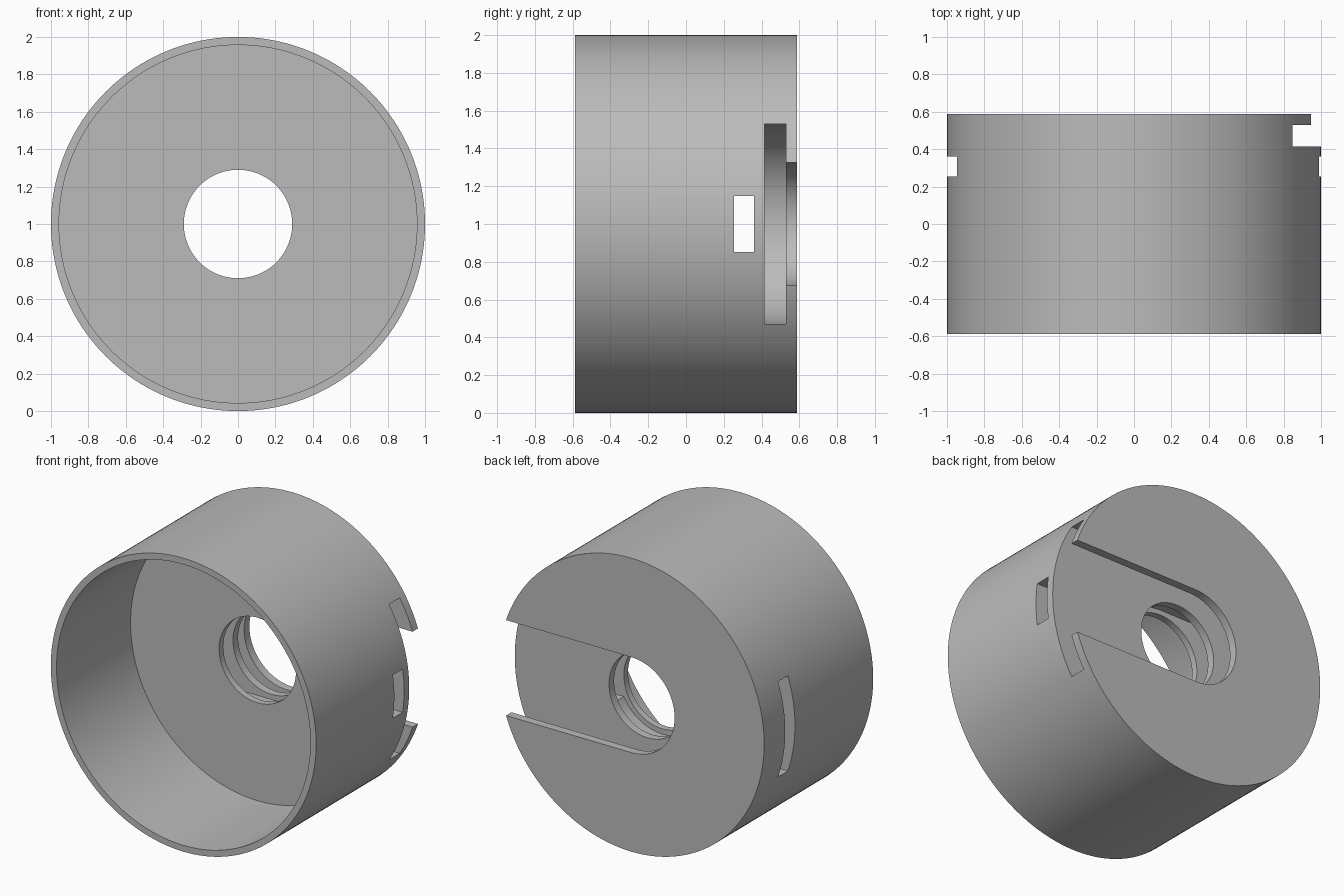
import bpy, bmesh
from math import sin, cos, pi, radians

cube = bpy.data.objects.get("Cube")
if cube:
    bpy.data.objects.remove(cube, do_unlink=True)

CENTRE_Z = 1.0
BACK = 0.587

grey = bpy.data.materials.new("plain grey")
grey.use_nodes = True
COLOUR = (0.5, 0.5, 0.5, 1)
grey.diffuse_color = COLOUR
grey.node_tree.nodes["Principled BSDF"].inputs["Base Color"].default_value = COLOUR


def arc(radius, start, end, steps):
    return [(radius * cos(start + (end - start) * i / steps),
             radius * sin(start + (end - start) * i / steps)) for i in range(steps + 1)]


def circle(radius, steps):
    return arc(radius, 0, 2 * pi, steps)[:-1]


def slot(half_width, side):
    """Round-ended slot that starts at the axis and runs out through one side."""
    outline = arc(half_width, pi / 2, 3 * pi / 2, 48)
    outline += [(1.2, -half_width), (1.2, half_width)]
    return [(side * x, z) for x, z in outline]


def prism(name, outline, y0, y1):
    """Extrude an x-z outline along y."""
    bm = bmesh.new()
    face = bm.faces.new([bm.verts.new((x, y0, z + CENTRE_Z)) for x, z in outline])
    result = bmesh.ops.extrude_face_region(bm, geom=[face])
    moved = [v for v in result["geom"] if isinstance(v, bmesh.types.BMVert)]
    bmesh.ops.translate(bm, verts=moved, vec=(0, y1 - y0, 0))
    bmesh.ops.recalc_face_normals(bm, faces=bm.faces)
    mesh = bpy.data.meshes.new(name)
    bm.to_mesh(mesh)
    bm.free()
    mesh.materials.append(grey)
    obj = bpy.data.objects.new(name, mesh)
    bpy.context.collection.objects.link(obj)
    return obj


# Solid drum lying along y
housing = prism("round_housing", circle(1.0, 160), -BACK, BACK)

# Front cavity, centre bore, back T-slot, inner side slot and small window
window = [(0, -0.147), (1.2, -0.147), (1.2, 0.147), (0, 0.147)]
cutters = [
    prism("front_cavity", circle(0.957, 160), -0.8, 0.21),
    prism("centre_bore", circle(0.29, 80), 0.1, 0.8),
    prism("wide_back_slot", slot(0.53, 1), 0.415, 0.53),
    prism("narrow_back_slot", slot(0.325, 1), 0.47, 0.8),
    prism("inner_side_slot", slot(0.325, -1), 0.255, 0.36),
    prism("side_window", window, 0.255, 0.36),
]

bpy.ops.object.select_all(action="DESELECT")
bpy.context.view_layer.objects.active = housing
housing.select_set(True)
for cutter in cutters:
    cutter.hide_render = True
    mod = housing.modifiers.new(cutter.name, "BOOLEAN")
    mod.operation = "DIFFERENCE"
    mod.solver = "EXACT"
    mod.object = cutter
    bpy.ops.object.modifier_apply(modifier=mod.name)
    bpy.data.objects.remove(cutter, do_unlink=True)

bpy.ops.object.shade_smooth_by_angle(angle=radians(30))
